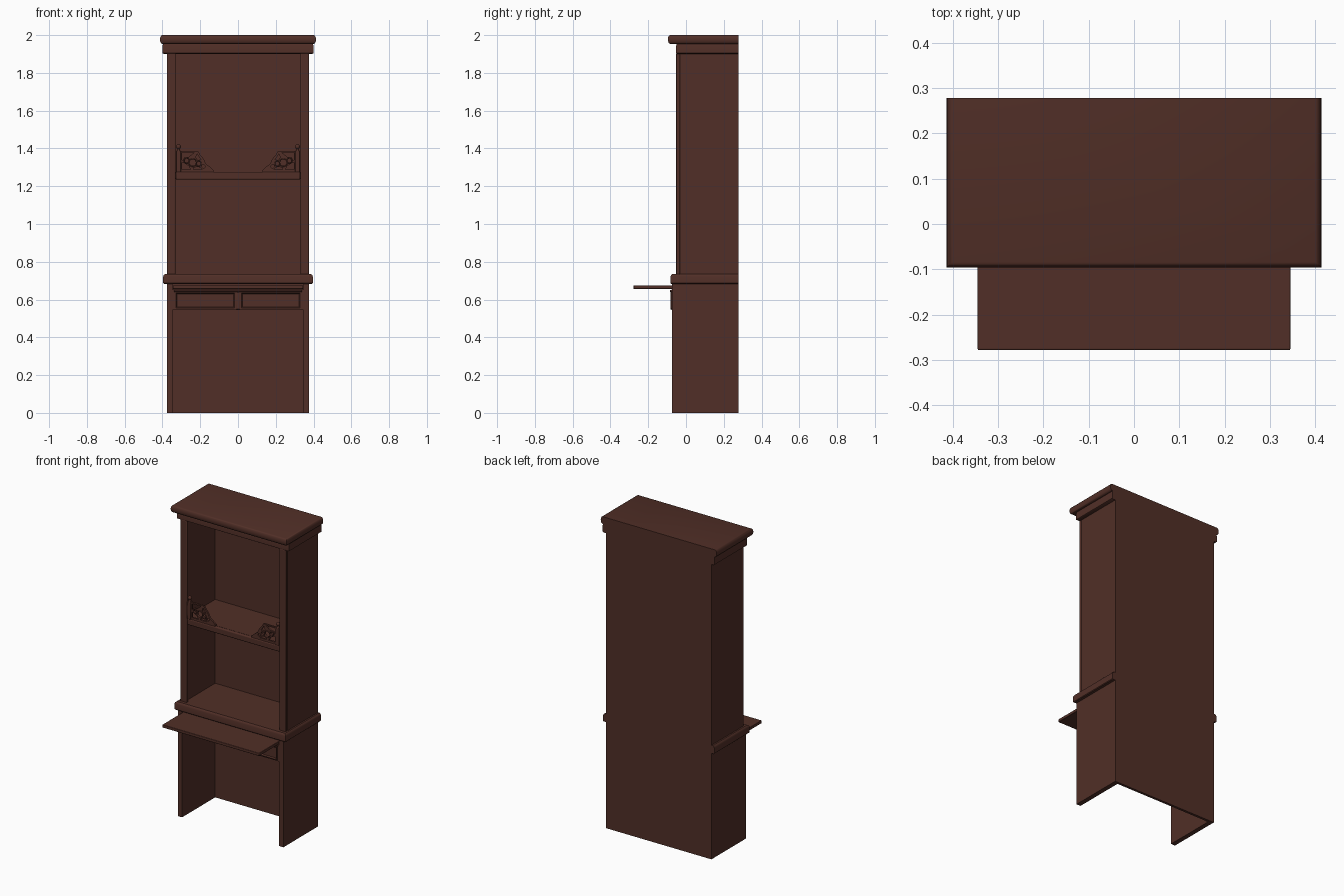
import bpy, bmesh, math
from mathutils import Matrix

if "Cube" in bpy.data.objects:
    bpy.data.objects.remove(bpy.data.objects["Cube"])

wood = bpy.data.materials.new("dark mahogany")
wood.diffuse_color = (0.082, 0.028, 0.020, 1)
wood.use_nodes = True
wood.node_tree.nodes["Principled BSDF"].inputs["Base Color"].default_value = wood.diffuse_color


def finish(name, bm, bevel=0, segs=2, mirror=False):
    bmesh.ops.recalc_face_normals(bm, faces=bm.faces)
    me = bpy.data.meshes.new(name)
    bm.to_mesh(me)
    bm.free()
    me.materials.append(wood)
    ob = bpy.data.objects.new(name, me)
    bpy.context.collection.objects.link(ob)
    if bevel:
        b = ob.modifiers.new("bevel", 'BEVEL')
        b.width, b.segments = bevel, segs
    if mirror:
        ob.modifiers.new("mirror", 'MIRROR').use_mirror_merge = False
    bpy.ops.object.select_all(action='DESELECT')
    ob.select_set(True)
    bpy.context.view_layer.objects.active = ob
    bpy.ops.object.shade_smooth_by_angle(angle=math.radians(35))
    return ob


def add_box(bm, x, y, z):
    m = Matrix.Translation([(a + b) / 2 for a, b in (x, y, z)])
    m = m @ Matrix.Diagonal([b - a for a, b in (x, y, z)] + [1])
    return bmesh.ops.create_cube(bm, size=1, matrix=m)["verts"]


def box(name, x, y, z, **kw):
    bm = bmesh.new()
    add_box(bm, x, y, z)
    return finish(name, bm, **kw)


def moulded_slab(name, half, front, back, profile):
    """Slab with a moulded edge on front and sides; profile = (overhang, z)."""
    bm = bmesh.new()
    rings = []
    for o, z in profile:
        w, f = half + o, front - o
        rings.append([bm.verts.new(p) for p in
                      ((-w, back, z), (-w, f, z), (w, f, z), (w, back, z))])
    for a, b in zip(rings, rings[1:]):
        for i in range(4):
            j = (i + 1) % 4
            bm.faces.new((a[i], a[j], b[j], b[i]))
    bm.faces.new(rings[0])
    bm.faces.new(rings[-1])
    return finish(name, bm)


def bullnose(z0, z1, depth, n=8):
    c, r = (z0 + z1) / 2, (z1 - z0) / 2
    return [(depth * (math.cos(a) - 1), c + r * math.sin(a))
            for a in [math.pi * (i / n - 0.5) for i in range(n + 1)]]


BACK = 0.278
# carcass
box("lower_side_panel", (0.346, 0.376), (-0.075, 0.268), (0, 0.69), mirror=True)
box("upper_side_panel", (0.346, 0.376), (-0.032, 0.268), (0.73, 1.91), mirror=True)
box("back_panel", (-0.376, 0.376), (0.262, BACK), (0, 1.92))
box("front_stile", (0.33, 0.376), (-0.052, -0.032), (0.73, 1.905),
    bevel=0.005, mirror=True)

# waist and crown mouldings
moulded_slab("waist_moulding", 0.396, -0.082, BACK,
             [(-0.004, 0.683), (0, 0.687), (0, 0.722), (-0.003, 0.730), (-0.010, 0.735)])
moulded_slab("crown_frieze", 0.399, -0.052, BACK,
             [(-0.006, 1.90), (0, 1.904), (0, 1.945), (-0.004, 1.957)])
moulded_slab("crown_top", 0.413, -0.096, BACK, bullnose(1.954, 2.0, 0.012))

# display shelf with rounded nosing
box("display_shelf", (-0.346, 0.346), (-0.032, 0.265), (1.237, 1.275))
box("shelf_nosing", (-0.33, 0.33), (-0.05, -0.03), (1.235, 1.276), bevel=0.007, segs=3)

# pull-out tray
box("pull_out_tray", (-0.345, 0.345), (-0.278, 0.07), (0.656, 0.675), bevel=0.003)

# apron with two recessed drawer fronts, ledge and centre bead
box("apron_rail", (-0.346, 0.346), (-0.076, -0.058), (0.545, 0.652))
bm = bmesh.new()
add_box(bm, (0.014, 0.333), (-0.083, -0.07), (0.552, 0.638))
bm.faces.ensure_lookup_table()
front = min(bm.faces, key=lambda f: f.calc_center_median().y)
for thick, depth in ((0.006, 0), (0.010, -0.009), (0.002, 0)):
    bmesh.ops.inset_region(bm, faces=[front], thickness=thick, depth=depth)
finish("drawer_front", bm, mirror=True)
box("apron_ledge", (-0.34, 0.34), (-0.086, -0.07), (0.641, 0.651), bevel=0.003)
box("apron_centre_bead", (-0.009, 0.009), (-0.083, -0.07), (0.548, 0.64), bevel=0.003)

# corner fretwork standing on the shelf: outline with pierced holes
Y = -0.04
outline = [(0.305, 1.275), (0.305, 1.386), (0.212, 1.386), (0.200, 1.366),
           (0.182, 1.345), (0.170, 1.318), (0.150, 1.305), (0.130, 1.286), (0.130, 1.275)]


def circle(cx, cz, r, n=14, sz=1):
    return [(cx + r * math.cos(2 * math.pi * i / n), cz + sz * r * math.sin(2 * math.pi * i / n))
            for i in range(n)]


holes = [circle(0.240, 1.325, 0.017), circle(0.208, 1.320, 0.010),
         circle(0.272, 1.336, 0.010), circle(0.183, 1.305, 0.009),
         [(0.297, 1.378), (0.232, 1.378), (0.262, 1.355), (0.284, 1.352), (0.290, 1.340), (0.297, 1.340)],
         [(0.297, 1.289), (0.297, 1.325), (0.285, 1.322), (0.262, 1.308), (0.250, 1.289)],
         [(0.235, 1.289), (0.235, 1.298), (0.215, 1.303), (0.197, 1.297), (0.190, 1.289)],
         [(0.217, 1.373), (0.206, 1.355), (0.196, 1.342), (0.212, 1.338), (0.224, 1.352)]]
cu = bpy.data.curves.new("fret", 'CURVE')
cu.dimensions, cu.fill_mode, cu.extrude = '2D', 'BOTH', 0.006
for pts in [outline] + holes:
    s = cu.splines.new('POLY')
    s.points.add(len(pts) - 1)
    s.use_cyclic_u = True
    for p, (x, z) in zip(s.points, pts):
        p.co = (x, z, 0, 1)
tmp = bpy.data.objects.new("fret_helper", cu)
bm = bmesh.new()
fret_mesh = bpy.data.meshes.new_from_object(tmp)
bm.from_mesh(fret_mesh)
bpy.data.objects.remove(tmp)
bmesh.ops.remove_doubles(bm, verts=bm.verts, dist=1e-5)
bm.transform(Matrix.Translation((0, Y, 0)) @ Matrix.Rotation(math.pi / 2, 4, 'X'))
finish("corner_fretwork", bm, mirror=True)

# raised scroll rings on the fretwork
bm = bmesh.new()
for cx, cz, r in ((0.240, 1.325, 0.020), (0.208, 1.320, 0.013), (0.272, 1.336, 0.013)):
    n, k, t = 16, 6, 0.003
    v = [[bm.verts.new((cx + (r + t * math.cos(b)) * math.cos(a), Y - 0.006 + t * math.sin(b),
                        cz + (r + t * math.cos(b)) * math.sin(a)))
          for b in [2 * math.pi * j / k for j in range(k)]]
         for a in [2 * math.pi * i / n for i in range(n)]]
    for i in range(n):
        for j in range(k):
            i2, j2 = (i + 1) % n, (j + 1) % k
            bm.faces.new((v[i][j], v[i2][j], v[i2][j2], v[i][j2]))
finish("scroll_rings", bm, mirror=True)

# fretwork end posts with ball finials
box("fretwork_post", (0.302, 0.328), (Y - 0.011, Y + 0.013), (1.274, 1.388),
    bevel=0.003, mirror=True)
bm = bmesh.new()
bmesh.ops.create_cone(bm, segments=14, radius1=0.010, radius2=0.006, depth=0.012, cap_ends=True,
                      matrix=Matrix.Translation((0.315, Y, 1.393)))
bmesh.ops.create_uvsphere(bm, u_segments=14, v_segments=10, radius=0.013,
                          matrix=Matrix.Translation((0.315, Y, 1.409)))
finish("ball_finial", bm, mirror=True)
